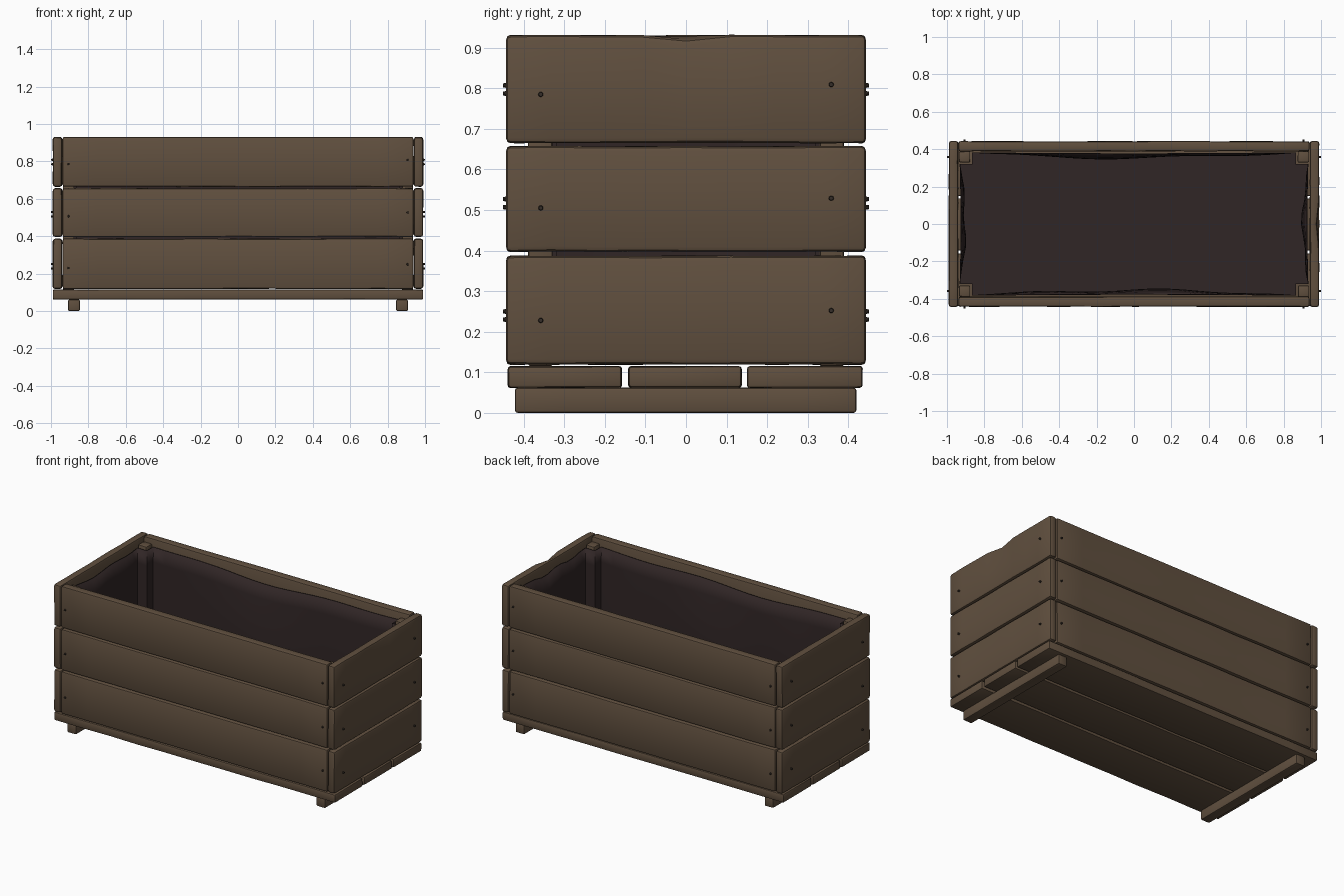
import bpy, bmesh, math, random
from mathutils import Vector

if "Cube" in bpy.data.objects:
    bpy.data.objects.remove(bpy.data.objects["Cube"])

random.seed(4)


def material(name, rgb):
    m = bpy.data.materials.new(name)
    m.diffuse_color = (*rgb, 1)
    m.use_nodes = True
    m.node_tree.nodes["Principled BSDF"].inputs["Base Color"].default_value = m.diffuse_color
    return m


WOOD = material("brown_wood", (0.118, 0.079, 0.049))
LINER = material("dark_liner", (0.030, 0.019, 0.019))
SCREW = material("dark_screw", (0.035, 0.027, 0.021))


def finish(bm, name, mat):
    bmesh.ops.recalc_face_normals(bm, faces=bm.faces)
    me = bpy.data.meshes.new(name)
    bm.to_mesh(me)
    bm.free()
    ob = bpy.data.objects.new(name, me)
    bpy.context.collection.objects.link(ob)
    me.materials.append(mat)
    return ob


def plank(name, lo, hi, cuts=7, bevel=0.009, wear=0.0025, notch=None):
    """Box between two corners, cut along its length, slightly worn, with eased edges."""
    lo, hi = Vector(lo), Vector(hi)
    size, mid = hi - lo, (lo + hi) / 2
    ax = max(range(3), key=lambda i: size[i])
    bm = bmesh.new()
    bmesh.ops.create_cube(bm, size=1)
    for v in bm.verts:
        v.co = mid + Vector([v.co[i] * size[i] for i in range(3)])
    along = [e for e in bm.edges
             if abs((e.verts[0].co - e.verts[1].co)[ax]) > size[ax] * 0.9]
    if cuts:
        bmesh.ops.subdivide_edges(bm, edges=along, cuts=cuts, use_grid_fill=True)
    for v in bm.verts:
        out = v.co - mid
        for i in range(3):
            if i != ax:
                v.co[i] -= math.copysign(random.random() * wear, out[i])
        # a chipped spot on the outer top edge
        if notch and abs(out[ax] - notch[0]) < 0.01 and out.z > 0 and out.dot(Vector((mid.x, mid.y, 0))) > 0:
            v.co.z -= notch[1]
            v.co -= Vector((mid.x, mid.y, 0)).normalized() * notch[1]
    bm.normal_update()
    sharp = [e for e in bm.edges if e.calc_face_angle(0) > 0.9]
    bmesh.ops.bevel(bm, geom=sharp, offset=bevel, segments=2, profile=0.5, affect='EDGES')
    return finish(bm, name, WOOD)


# Three rows of wall boards
rows = [(0.118, 0.388), (0.396, 0.658), (0.664, 0.932)]
for r, (z0, z1) in enumerate(rows):
    for s, side in ((-1, "front"), (1, "back")):
        a, b = sorted((s * 0.388, s * 0.443))
        plank(f"{side}_board_{r + 1}", (-0.937, a, z0), (0.937, b, z1), 9)
    for s, side in ((-1, "left"), (1, "right")):
        a, b = sorted((s * 0.939, s * 0.991))
        plank(f"{side}_board_{r + 1}", (a, -0.444, z0), (b, 0.444, z1), 7, 0.013,
              notch=(0.0, 0.012) if side == "right" and r == 2 else None)

# Floor boards with gaps between them
for i, (y0, y1) in enumerate([(-0.440, -0.157), (-0.143, 0.138), (0.150, 0.436)]):
    plank(f"floor_board_{i + 1}", (-0.99, y0, 0.061), (0.99, y1, 0.116), 9, 0.007)

# Two runners underneath and four corner posts inside
for s, side in ((-1, "left"), (1, "right")):
    x = 0.877 * s
    plank(f"{side}_foot", (x - 0.031, -0.422, 0), (x + 0.031, 0.42, 0.062), 5, 0.007, 0.0)
    for t, end in ((-1, "front"), (1, "back")):
        x, y = 0.906 * s, 0.359 * t
        plank(f"{end}_{side}_post", (x - 0.031, y - 0.031, 0.115), (x + 0.031, y + 0.031, 0.9), 0, 0.006)


# Sagging liner, wrapped around the posts and open at the top
def liner():
    hx, hy, px, py = 0.932, 0.383, 0.866, 0.32
    corners = [(-px, -hy), (px, -hy), (px, -py), (hx, -py), (hx, py), (px, py),
               (px, hy), (-px, hy), (-px, py), (-hx, py), (-hx, -py), (-px, -py)]
    pts = []                                   # position, inward direction, sag weight
    for i, a in enumerate(corners):
        a, b = Vector(a), Vector(corners[(i + 1) % 12])
        d = (b - a).normalized()
        n = 20 if (b - a).length > 1 else 10 if (b - a).length > 0.3 else 1
        for k in range(n):
            t = k / n
            w = math.sin(math.pi * t) if n > 1 else 0
            pts.append((a.lerp(b, t), Vector((-d.y, d.x)), w, t))
    bm = bmesh.new()
    rings = []
    levels = 8
    for j in range(levels + 1):
        h = j / levels
        ring = []
        for p, inward, w, t in pts:
            top = 0.885 - 0.012 * w * (1 + math.sin(11 * t + p.y * 5))
            sag = w * (0.005 + 0.022 * math.sin(math.pi * h) * (1 + 0.4 * math.sin(13 * t + p.x)))
            q = p + inward * sag
            ring.append(bm.verts.new((q.x, q.y, 0.122 + h * (top - 0.122))))
        rings.append(ring)
    n = len(pts)
    for lo, hi in zip(rings, rings[1:]):
        for i in range(n):
            bm.faces.new((lo[i], lo[(i + 1) % n], hi[(i + 1) % n], hi[i]))
    bm.faces.new(rings[0])
    ob = finish(bm, "liner", LINER)
    mod = ob.modifiers.new("thickness", 'SOLIDIFY')
    mod.thickness = 0.004
    mod.offset = -1


liner()


# Small screw heads, two at each end of the boards
def screw(name, pos, axis):
    bm = bmesh.new()
    bmesh.ops.create_cone(bm, cap_ends=True, segments=10, radius1=0.007, radius2=0.005, depth=0.016)
    rot = Vector((0, 0, 1)).rotation_difference(Vector(axis))
    for v in bm.verts:
        v.co = rot @ v.co + Vector(pos)
    finish(bm, name, SCREW)


for r, z in enumerate((0.24, 0.517, 0.797)):
    for s in (-1, 1):
        for t in (-1, 1):
            screw(f"end_screw_{r}_{s}_{t}", (s * 0.992, t * 0.358, z + t * 0.012), (s, 0, 0))
            screw(f"side_screw_{r}_{s}_{t}", (t * 0.907, s * 0.443, z + t * 0.010), (0, s, 0))

# Smooth shading with crisp edges
bpy.ops.object.select_all(action='SELECT')
bpy.context.view_layer.objects.active = bpy.data.objects["liner"]
bpy.ops.object.shade_smooth_by_angle(angle=math.radians(35))
